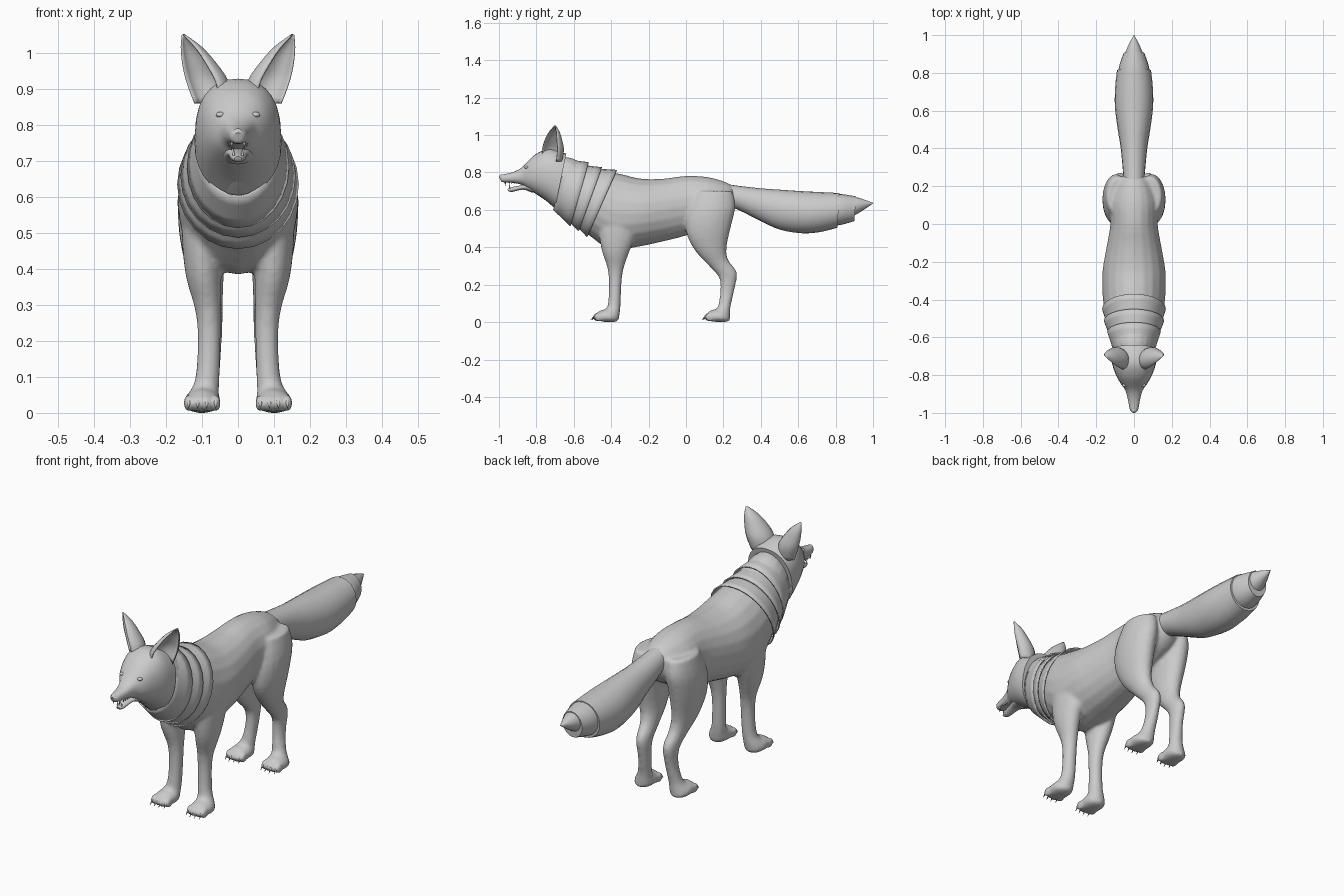
import bpy, bmesh, math
from mathutils import Vector, Matrix

if "Cube" in bpy.data.objects:
    bpy.data.objects.remove(bpy.data.objects["Cube"])


def spline(rows, steps):
    """Catmull-Rom interpolation through rows of equal length."""
    rows = [Vector(r) for r in rows]
    out = []
    for i in range(len(rows) - 1):
        a, b = rows[max(i - 1, 0)], rows[i]
        c, d = rows[i + 1], rows[min(i + 2, len(rows) - 1)]
        for k in range(steps):
            t = k / steps
            out.append(b + 0.5 * t * ((c - a) + t * (2 * a - 5 * b + 4 * c - d
                                                     + t * (3 * (b - c) + d - a))))
    return out + [rows[-1]]


def loft(bm, rows, side=1, steps=3, sides=20, power=1.0, cap=True):
    """Skin rings given as (y, z) of one edge, (y, z) of the other, x, half width."""
    rings = []
    for ya, za, yb, zb, x, w in spline(rows, steps):
        ring = []
        for k in range(sides):
            a = math.tau * k / sides
            c, s = (math.copysign(abs(f) ** power, f) for f in (math.cos(a), math.sin(a)))
            ring.append(bm.verts.new((side * (x + w * s),
                                      (ya + yb) / 2 + c * (ya - yb) / 2,
                                      (za + zb) / 2 + c * (za - zb) / 2)))
        rings.append(ring)
    for r, q in zip(rings, rings[1:]):
        for k in range(sides):
            j = (k + 1) % sides
            bm.faces.new((r[k], r[j], q[j], q[k]))
    if cap:
        bm.faces.new(rings[0])
        bm.faces.new(rings[-1])


def ball(bm, loc, size):
    m = Matrix.Translation(loc) @ Matrix.Diagonal((*size, 1))
    bmesh.ops.create_uvsphere(bm, u_segments=14, v_segments=10, radius=1, matrix=m)


def spike(bm, base, tip, radius):
    base, tip = Vector(base), Vector(tip)
    d = tip - base
    m = Matrix.Translation((base + tip) / 2) @ d.to_track_quat('Z', 'Y').to_matrix().to_4x4()
    bmesh.ops.create_cone(bm, cap_ends=True, segments=8, radius1=radius, radius2=0,
                          depth=d.length, matrix=m)


def finish(bm, name, angle=50):
    bmesh.ops.recalc_face_normals(bm, faces=bm.faces)
    mesh = bpy.data.meshes.new(name)
    bm.to_mesh(mesh)
    bm.free()
    ob = bpy.data.objects.new(name, mesh)
    bpy.context.collection.objects.link(ob)
    bpy.ops.object.select_all(action='DESELECT')
    ob.select_set(True)
    bpy.context.view_layer.objects.active = ob
    bpy.ops.object.shade_smooth_by_angle(angle=math.radians(angle))
    return ob


# Torso and neck: back edge, belly edge, x, half width
torso = [(.27, .71, .27, .62, 0, .04), (.22, .745, .22, .56, 0, .085),
         (.12, .775, .10, .50, 0, .125), (0, .782, 0, .462, 0, .125),
         (-.12, .767, -.14, .427, 0, .147), (-.24, .767, -.26, .402, 0, .167),
         (-.34, .79, -.40, .385, 0, .167), (-.43, .81, -.50, .45, 0, .155),
         (-.53, .84, -.60, .525, 0, .13), (-.62, .88, -.70, .605, 0, .11),
         (-.70, .88, -.76, .66, 0, .08)]

# Legs: front edge, rear edge, x, half width
front_leg = [(-.46, .62, -.24, .60, .10, .06), (-.465, .48, -.27, .46, .10, .055),
             (-.45, .38, -.305, .37, .095, .049), (-.42, .29, -.335, .28, .083, .036),
             (-.412, .20, -.345, .20, .08, .032), (-.417, .10, -.35, .09, .085, .034),
             (-.43, .07, -.355, .04, .095, .042), (-.465, .06, -.37, .002, .10, .052),
             (-.48, .03, -.45, .002, .10, .045)]
hind_leg = [(.05, .70, .25, .70, .085, .06), (0, .58, .265, .62, .095, .071),
            (.003, .47, .243, .52, .097, .066), (.053, .375, .217, .40, .09, .051),
            (.128, .295, .227, .33, .08, .038), (.178, .235, .273, .265, .075, .032),
            (.183, .16, .258, .17, .075, .028), (.173, .09, .238, .08, .085, .033),
            (.16, .07, .235, .03, .095, .042), (.125, .06, .225, .002, .10, .052),
            (.115, .03, .14, .002, .10, .045)]

body = bmesh.new()
loft(body, torso)
claws = bmesh.new()
for s in (1, -1):
    for leg, toe_y in ((front_leg, -.465), (hind_leg, .13)):
        loft(body, leg, side=s)
        # Four toes and claws on each paw
        for i in range(4):
            x = s * (.062 + .025 * i)
            y = toe_y - (.006 if i in (1, 2) else 0)
            ball(body, (x, y, .027), (.015, .028, .024))
            spike(claws, (x, y - .018, .032), (x, y - .04, .01), .006)
body_ob = finish(body, "body_and_legs")
remesh = body_ob.modifiers.new("Blend", 'REMESH')
remesh.mode = 'VOXEL'
remesh.voxel_size = .009
remesh.use_smooth_shade = True
soften = body_ob.modifiers.new("Soften", 'SMOOTH')
soften.factor = .5
soften.iterations = 5
finish(claws, "claws")

# Head with upper muzzle
bm = bmesh.new()
loft(bm, [(-1.0, .778, -.99, .755, 0, .010), (-.985, .788, -.98, .748, 0, .022),
          (-.93, .80, -.93, .745, 0, .032), (-.88, .825, -.88, .735, 0, .046),
          (-.84, .865, -.85, .715, 0, .07), (-.80, .90, -.81, .69, 0, .093),
          (-.73, .928, -.75, .65, 0, .116), (-.64, .90, -.70, .61, 0, .121)],
     sides=28, power=.88)
finish(bm, "head")

bm = bmesh.new()
loft(bm, [(-.955, .712, -.95, .70, 0, .010), (-.93, .722, -.93, .696, 0, .020),
          (-.87, .735, -.87, .708, 0, .030), (-.82, .76, -.82, .69, 0, .05)], sides=14)
finish(bm, "lower_jaw")

bm = bmesh.new()
ball(bm, (0, -.985, .777), (.016, .014, .013))
finish(bm, "nose")

bm = bmesh.new()
for s in (1, -1):
    spike(bm, (s * .017, -.966, .752), (s * .017, -.966, .727), .005)
    spike(bm, (s * .012, -.942, .715), (s * .012, -.945, .738), .004)
    for i in range(4):
        spike(bm, (s * .024, -.945 + .014 * i, .750), (s * .024, -.945 + .014 * i, .738), .005)
finish(bm, "teeth")

bm = bmesh.new()
for s in (1, -1):
    ball(bm, (s * .049, -.852, .828), (.013, .011, .008))
finish(bm, "eyes")

# Cupped ears: x, y, z, radius of each level, open forwards and outwards
for s, label in ((1, "left"), (-1, "right")):
    bm = bmesh.new()
    levels = []
    for x, y, z, r in spline([(.070, -.715, .86, .055), (.086, -.712, .92, .062),
                              (.108, -.710, .97, .050), (.130, -.705, 1.015, .030),
                              (.152, -.700, 1.05, .002)], 3):
        row = []
        for k in range(13):
            a = math.radians(-115 + 230 * k / 12)
            p = Matrix.Rotation(math.radians(45), 2) @ Vector((r * math.sin(a),
                                                               r * .85 * math.cos(a)))
            row.append(bm.verts.new((s * (x + p.x), y + p.y, z)))
        levels.append(row)
    for r, q in zip(levels, levels[1:]):
        for k in range(12):
            bm.faces.new((r[k], r[k + 1], q[k + 1], q[k]))
    ear = finish(bm, label + "_ear")
    thick = ear.modifiers.new("Thickness", 'SOLIDIFY')
    thick.thickness = .005
    thick.offset = 0

# Overlapping fur collars around the neck
collars = [[(-.64, .87, -.71, .60, 0, .108), (-.52, .855, -.62, .513, 0, .142)],
           [(-.55, .84, -.65, .56, 0, .125), (-.45, .828, -.575, .487, 0, .160)],
           [(-.47, .82, -.60, .53, 0, .14), (-.37, .814, -.53, .455, 0, .169)]]
for i, rows in enumerate(collars):
    bm = bmesh.new()
    loft(bm, rows, sides=24, cap=False)
    ob = finish(bm, f"fur_collar_{i + 1}")
    thick = ob.modifiers.new("Thickness", 'SOLIDIFY')
    thick.thickness = .006

# Bushy tail in three tufts: top edge, bottom edge, x, half width
tail = {"tail": [(.18, .745, .22, .62, 0, .05), (.27, .73, .28, .60, 0, .058),
                 (.40, .715, .40, .54, 0, .070), (.50, .708, .50, .495, 0, .086),
                 (.62, .70, .62, .475, 0, .101), (.72, .695, .72, .482, 0, .100),
                 (.82, .69, .81, .505, 0, .090)],
        "tail_tuft": [(.78, .688, .78, .515, 0, .080), (.83, .685, .83, .52, 0, .080),
                      (.91, .672, .90, .54, 0, .055)],
        "tail_tip": [(.86, .665, .86, .56, 0, .045), (.91, .668, .91, .575, 0, .045),
                     (1.0, .638, 1.0, .634, 0, .002)]}
for name, rows in tail.items():
    bm = bmesh.new()
    loft(bm, rows)
    finish(bm, name)
